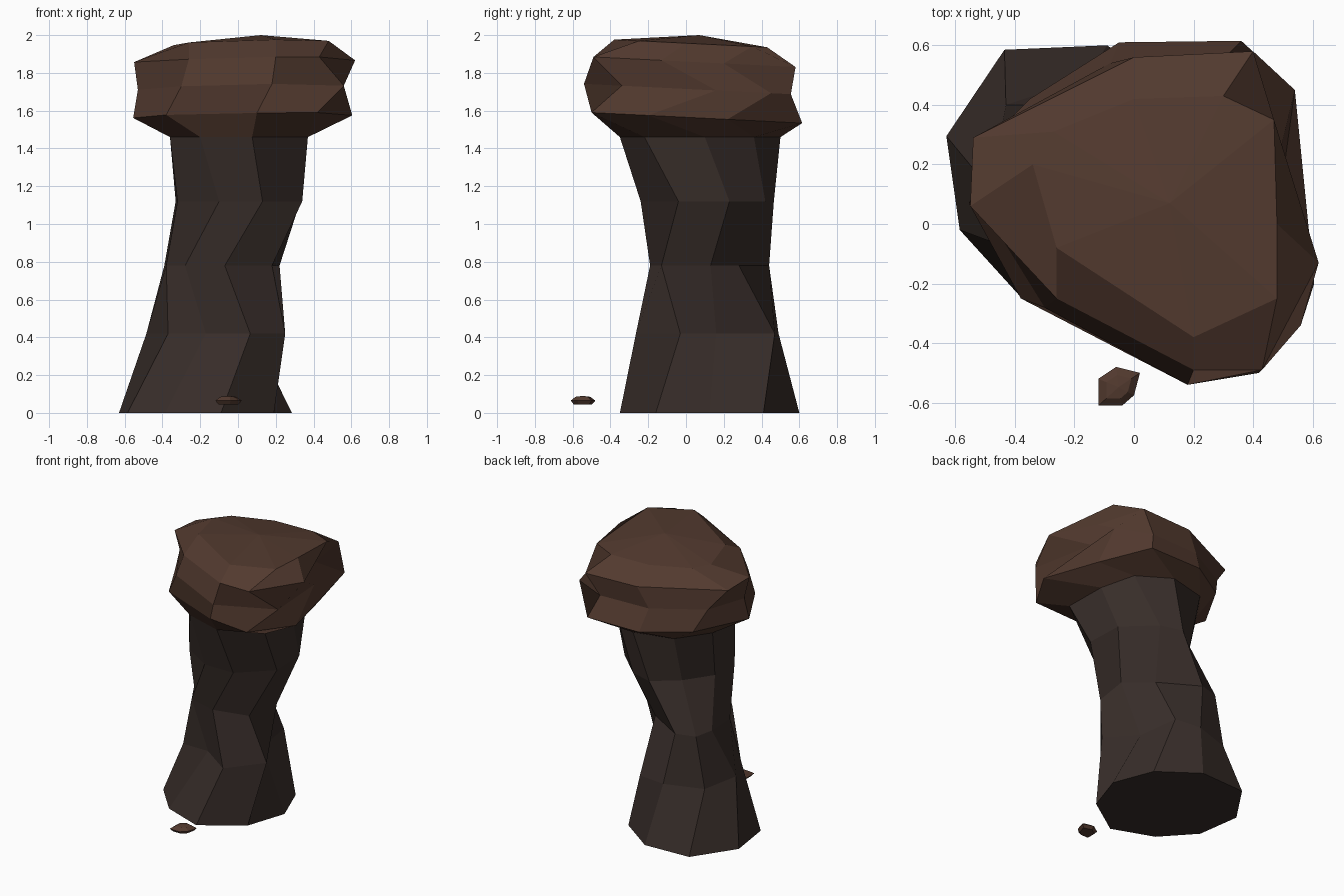
import bpy
import bmesh
from mathutils import Vector

if "Cube" in bpy.data.objects:
    bpy.data.objects.remove(bpy.data.objects["Cube"])


def material(name, rgb):
    m = bpy.data.materials.new(name)
    m.diffuse_color = (*rgb, 1)
    m.use_nodes = True
    m.node_tree.nodes["Principled BSDF"].inputs["Base Color"].default_value = m.diffuse_color
    return m


def section(z, points, tilt=0.0):
    return [Vector((x, y, z - tilt * y)) for x, y in points]


def loft(name, rings, mat, apex=None):
    bm = bmesh.new()
    loops = [[bm.verts.new(p) for p in ring] for ring in rings]
    n = len(loops[0])
    for low, high in zip(loops, loops[1:]):
        for i in range(n):
            j = (i + 1) % n
            bm.faces.new((low[i], low[j], high[j], high[i]))
    bm.faces.new(loops[0][::-1])
    if apex:
        tip = bm.verts.new(apex)
        for i in range(n):
            bm.faces.new((loops[-1][i], loops[-1][(i + 1) % n], tip))
    else:
        bm.faces.new(loops[-1])
    bmesh.ops.recalc_face_normals(bm, faces=bm.faces)
    me = bpy.data.meshes.new(name)
    bm.to_mesh(me)
    bm.free()
    ob = bpy.data.objects.new(name, me)
    ob.data.materials.append(mat)
    bpy.context.collection.objects.link(ob)
    return ob


dark_rock = material("dark_rock", (0.040, 0.027, 0.023))
brown_rock = material("brown_rock", (0.085, 0.042, 0.028))

# Column: eroded nine-sided sections, counter-clockwise from the front
column = [
    section(0.00, [(-.09, -.35), (.19, -.16), (.285, .125), (.175, .41), (-.09, .60),
                   (-.435, .585), (-.63, .295), (-.585, -.02), (-.385, -.24)]),
    section(0.42, [(.065, -.265), (.25, -.03), (.08, .16), (.04, .47), (-.16, .49),
                   (-.43, .40), (-.485, .12), (-.37, -.10), (-.17, -.10)]),
    section(0.78, [(-.07, -.19), (.18, -.13), (.22, .13), (.05, .28), (-.22, .44),
                   (-.36, .40), (-.39, .26), (-.38, .04), (-.28, -.13)]),
    section(1.12, [(.13, -.24), (.34, -.04), (.33, .23), (.13, .42), (-.03, .465),
                   (-.20, .33), (-.33, .14), (-.32, -.10), (-.10, -.24)]),
    section(1.46, [(.075, -.35), (.37, -.22), (.365, .10), (.30, .36), (.075, .50),
                   (-.205, .43), (-.36, .21), (-.36, -.05), (-.20, -.265)]),
]
loft("rock_column", column, dark_rock)

# Cap: overhanging slab growing from the column top, slightly tilted
cap = [
    column[-1],
    section(1.565, [(.10, -.46), (.42, -.50), (.605, -.20), (.49, .22), (.36, .615),
                    (-.05, .61), (-.35, .42), (-.555, .07), (-.38, -.25)], 0.05),
    section(1.715, [(.18, -.54), (.56, -.34), (.50, .16), (.54, .45), (.30, .555),
                    (-.08, .54), (-.42, .35), (-.53, .09), (-.30, -.28)], 0.05),
    section(1.860, [(.20, -.49), (.43, -.49), (.62, -.13), (.48, .20), (.40, .58),
                    (.0, .56), (-.54, .29), (-.55, .06), (-.26, -.25)], 0.05),
    section(1.957, [(.20, -.38), (.48, -.25), (.48, .0), (.47, .35), (.30, .43),
                    (.0, .42), (-.27, .31), (-.34, .20), (-.26, -.08)], 0.05),
]
loft("rock_cap", cap, brown_rock, apex=(0.12, 0.07, 2.0))

# Pebble: small flat stone in front of the column
outline = [(-.12, -.61), (-.04, -.61), (.0, -.575), (.02, -.50), (-.06, -.48), (-.12, -.52)]
centre = Vector((-.052, -.548))


def pebble_section(z, scale):
    return section(z, [centre + (Vector(p) - centre) * scale for p in outline])


loft("pebble", [pebble_section(.045, .75), pebble_section(.065, 1), pebble_section(.085, .6)],
     brown_rock, apex=(centre.x, centre.y, .09))
